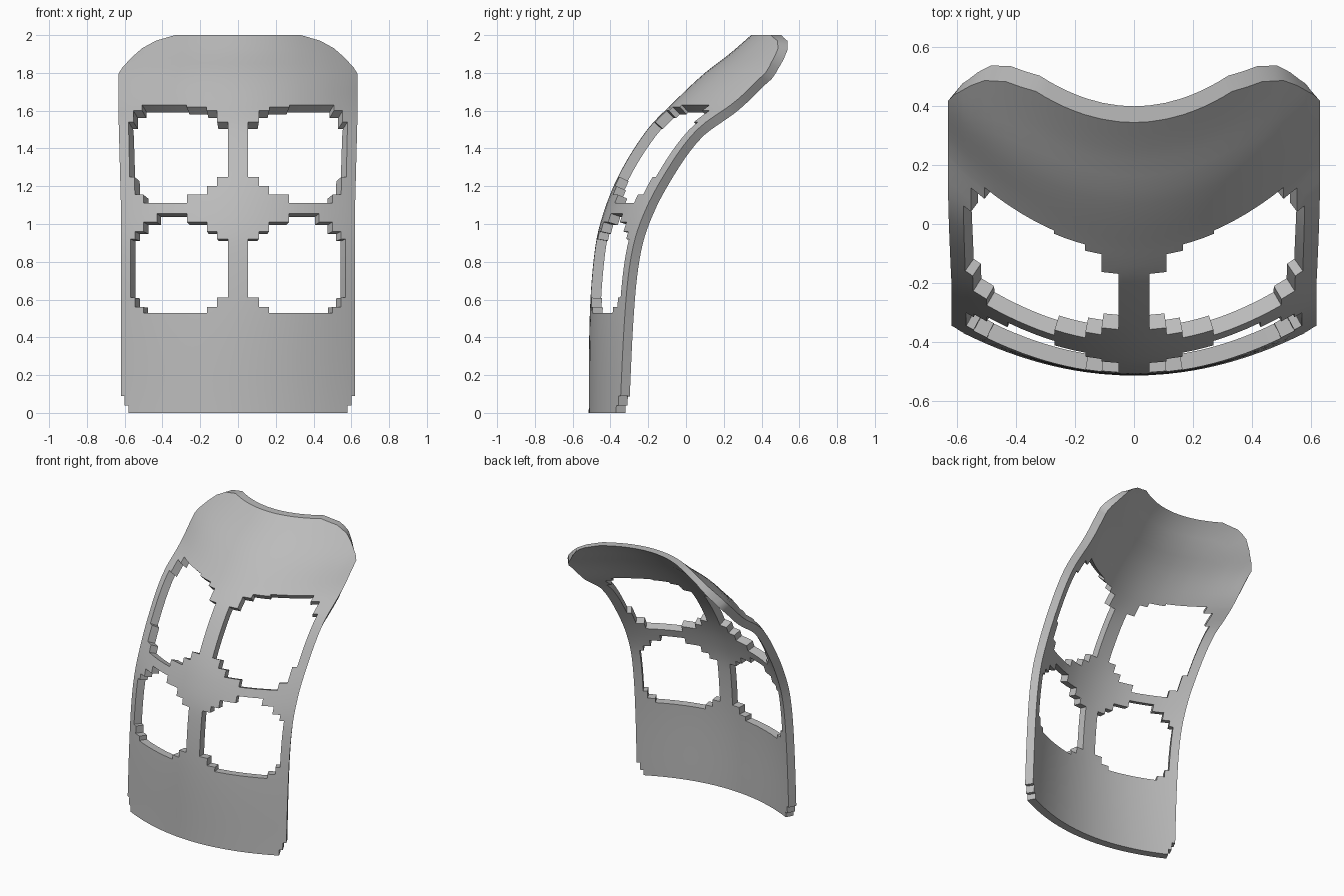
import bpy, bmesh, math
from mathutils import Vector

old = bpy.data.objects.get("Cube")
if old:
    bpy.data.objects.remove(old, do_unlink=True)

THICK = 0.055
HALF = 0.62

# Side profiles as (height, depth): centre line and outer rim
CENTRE = [(0, -.515), (.5, -.51), (.8, -.49), (1, -.455), (1.25, -.36),
          (1.5, -.205), (1.65, -.06), (1.8, .1), (1.9, .23), (2, .345)]
RIM = [(0, -.35), (.5, -.325), (.8, -.295), (1, -.245), (1.25, -.125),
       (1.5, .05), (1.65, .25), (1.8, .41), (1.9, .55), (2, .71)]
# Top outline as (half width, height)
TOP = [(0, 2), (.33, 2), (.43, 1.97), (.5, 1.93), (.55, 1.885), (.6, 1.83), (.63, 1.78)]

# Openings: (inner x, outer x, lower opening, upper opening)
OPENINGS = [
    (.052, .11, (.61, .92), (1.25, 1.54)),
    (.11, .165, (.56, .96), (1.2, 1.6)),
    (.165, .27, (.53, 1.01), (1.155, 1.62)),
    (.27, .43, (.53, 1.055), (1.11, 1.63)),
    (.43, .5, (.53, 1.01), (1.11, 1.63)),
    (.5, .545, (.56, .96), (1.155, 1.6)),
    (.545, .57, (.61, .92), (1.25, 1.54)),
]


def curve(points, t):
    """Smooth interpolation through the points."""
    n = len(points)
    i = max(k for k in range(n - 1) if points[k][0] <= t or k == 0)

    def slope(k):
        a, b = points[max(k - 1, 0)], points[min(k + 1, n - 1)]
        return (b[1] - a[1]) / (b[0] - a[0])
    (t0, a), (t1, b) = points[i], points[i + 1]
    h = t1 - t0
    s = (t - t0) / h
    return (a * (1 + 2 * s) * (1 - s) ** 2 + b * s * s * (3 - 2 * s)
            + h * s * (1 - s) * (slope(i) * (1 - s) - slope(i + 1) * s))


def linear(points, t):
    for (t0, a), (t1, b) in zip(points, points[1:]):
        if t <= t1:
            return a + (b - a) * (t - t0) / (t1 - t0)
    return points[-1][1]


def depth(x, z):
    c = curve(CENTRE, z)
    return c + (curve(RIM, z) - c) * (x / HALF) ** 2


def inward(x, z):
    """Direction from the outer skin to the inner one, level at the top lip."""
    e = 0.01
    dx = (depth(x + e, z) - depth(x - e, z)) / (2 * e)
    dz = (depth(x, z) - depth(x, z - e)) / e if z > e else 0
    level = min(max((z - 1.75) / 0.2, 0), 1)
    return Vector((-dx * (1 - .6 * level), 1, -dz * (1 - level))).normalized()


def outer_point(x, z):
    # Fit the upper rows under the rounded top, and flare the sides a little
    if z > 1.66:
        z = 1.66 + (z - 1.66) * (linear(TOP, abs(x)) - 1.66) / 0.34
    flare = min(max((z - 1.1) / 0.45, 0), 1)
    x += math.copysign(.012 * flare * (abs(x) / HALF) ** 2, x)
    return Vector((x, depth(x, z), z))


def subdivide(values, step):
    values = sorted(set(values))
    out = [values[0]]
    for a, b in zip(values, values[1:]):
        n = max(1, round((b - a) / step))
        out += [a + (b - a) * k / n for k in range(1, n + 1)]
    return out


def solid(x, z):
    x = abs(x)
    if (x > .58 and z < .04) or (x > .6 and z < .09):   # stepped bottom corners
        return False
    for x0, x1, low, high in OPENINGS:
        if x0 < x < x1 and (low[0] < z < low[1] or high[0] < z < high[1]):
            return False
    return True


# Grid lines that follow the stepped openings
half_x = subdivide([0, .33, .58, .6, HALF] + [v for o in OPENINGS for v in o[:2]], .04)
xs = [-v for v in reversed(half_x[1:])] + half_x
zs = subdivide([0, .04, .09, 1.66, 2] + [v for o in OPENINGS for r in o[2:] for v in r], .04)

cells = {(i, j) for i in range(len(xs) - 1) for j in range(len(zs) - 1)
         if solid((xs[i] + xs[i + 1]) / 2, (zs[j] + zs[j + 1]) / 2)}

# Curved shell: outer skin, inner skin and the walls between them
bm = bmesh.new()
verts = {}


def vert(i, j, inner):
    key = (i, j, inner)
    if key not in verts:
        p = outer_point(xs[i], zs[j])
        if inner:
            p = p + inward(p.x, p.z) * THICK
            p.z = max(p.z, 0)
        verts[key] = bm.verts.new(p)
    return verts[key]


for i, j in sorted(cells):
    ring = [(i, j), (i + 1, j), (i + 1, j + 1), (i, j + 1)]
    bm.faces.new([vert(*c, False) for c in ring])
    bm.faces.new([vert(*c, True) for c in reversed(ring)])
    for k, step in enumerate([(0, -1), (1, 0), (0, 1), (-1, 0)]):
        if (i + step[0], j + step[1]) not in cells:
            a, b = ring[k], ring[(k + 1) % 4]
            bm.faces.new([vert(*b, False), vert(*a, False), vert(*a, True), vert(*b, True)])

bmesh.ops.recalc_face_normals(bm, faces=bm.faces)
mesh = bpy.data.meshes.new("curved_shell")
bm.to_mesh(mesh)
bm.free()
shell = bpy.data.objects.new("curved_shell", mesh)
bpy.context.collection.objects.link(shell)

# Plain grey
grey = bpy.data.materials.new("plain_grey")
grey.use_nodes = True
colour = (.5, .5, .5, 1)
grey.diffuse_color = colour
grey.node_tree.nodes["Principled BSDF"].inputs["Base Color"].default_value = colour
mesh.materials.append(grey)

bpy.context.view_layer.objects.active = shell
shell.select_set(True)
bpy.ops.object.shade_smooth_by_angle(angle=math.radians(35))
